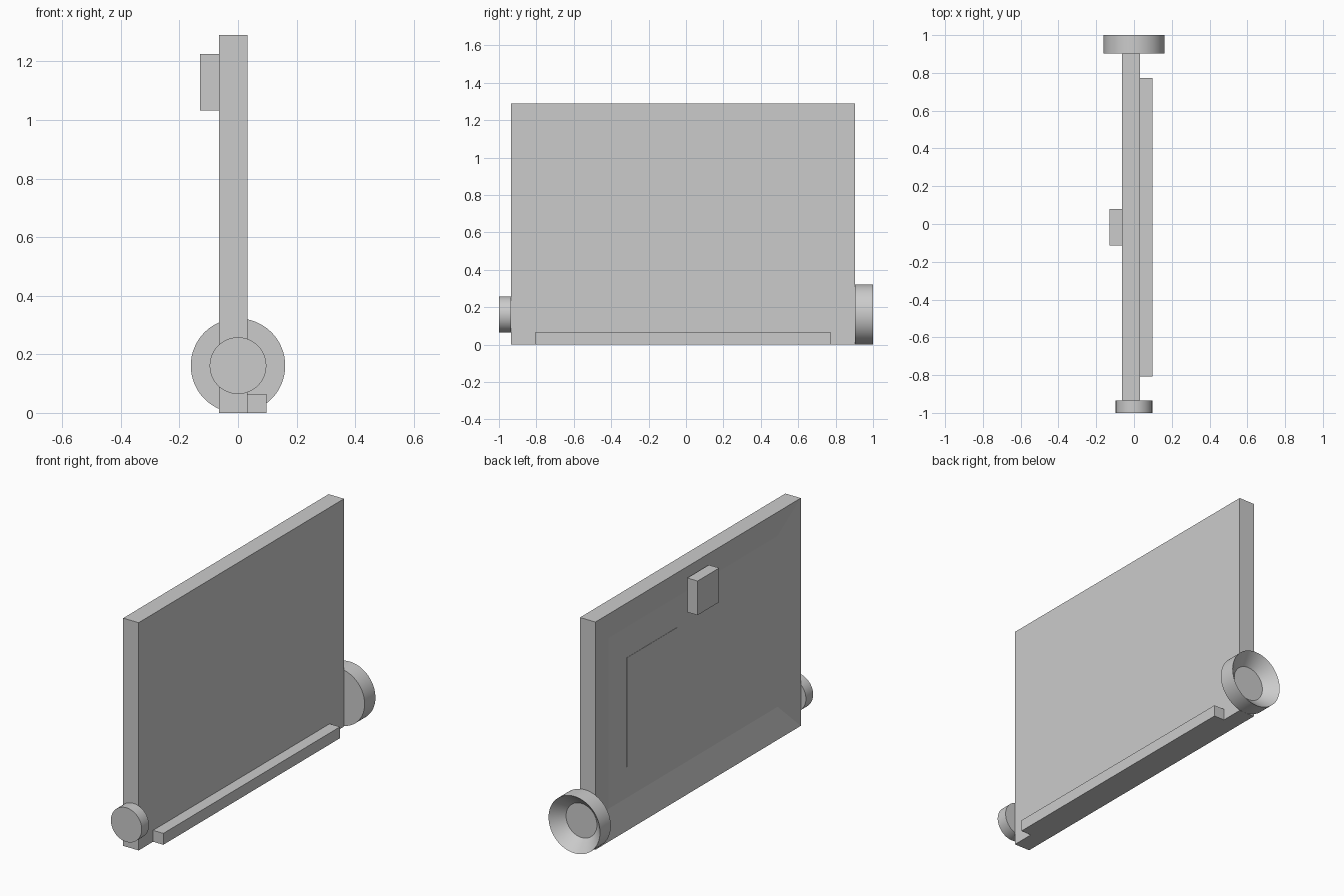
import bpy, bmesh, math
from mathutils import Matrix, Vector

cube = bpy.data.objects.get("Cube")
if cube:
    bpy.data.objects.remove(cube, do_unlink=True)

U = 1 / 31  # design module

grey = bpy.data.materials.new("plain_grey")
grey.use_nodes = True
grey.diffuse_color = (0.6, 0.6, 0.6, 1)
grey.node_tree.nodes["Principled BSDF"].inputs["Base Color"].default_value = (0.6, 0.6, 0.6, 1)


def recess(bm, direction, margin, depth):
    """Inset the face pointing in a direction and push it inwards."""
    d = Vector(direction)
    bm.normal_update()
    face = max(bm.faces, key=lambda f: f.normal.dot(d))
    bmesh.ops.inset_region(bm, faces=[face], thickness=margin * U, use_even_offset=True)
    bmesh.ops.translate(bm, verts=face.verts[:], vec=-d * depth * U)


def finish(name, bm, smooth=False):
    bmesh.ops.recalc_face_normals(bm, faces=bm.faces[:])
    mesh = bpy.data.meshes.new(name)
    bm.to_mesh(mesh)
    bm.free()
    mesh.materials.append(grey)
    obj = bpy.data.objects.new(name, mesh)
    bpy.context.collection.objects.link(obj)
    if smooth:
        bpy.ops.object.select_all(action='DESELECT')
        obj.select_set(True)
        bpy.context.view_layer.objects.active = obj
        bpy.ops.object.shade_smooth_by_angle(angle=math.radians(30))
    return obj


def box(x, y, z):
    """Box from its extents along each axis, in modules."""
    bm = bmesh.new()
    spans = (x, y, z)
    size = [(b - a) * U for a, b in spans]
    mid = [(a + b) / 2 * U for a, b in spans]
    bmesh.ops.create_cube(bm, size=1, matrix=Matrix.Translation(mid) @ Matrix.Diagonal((*size, 1)))
    return bm


def disc(radius, y, z):
    """Cylinder lying along y, in modules."""
    bm = bmesh.new()
    turn = Matrix.Rotation(math.pi / 2, 4, 'X')
    place = Matrix.Translation((0, sum(y) / 2 * U, z * U))
    bmesh.ops.create_cone(bm, cap_ends=True, segments=64, radius1=radius * U, radius2=radius * U,
                          depth=(y[1] - y[0]) * U, matrix=place @ turn)
    return bm


# Main slab with a framed recess on its right side
panel = box((-2, 1), (-29, 28), (0, 40))
recess(panel, (-1, 0, 0), 5, 1)
finish("panel", panel)

# Thin plate on the recess floor
finish("inner_plate", box((-1.05, -0.9), (3.9, 17.9), (10.4, 29.6)))

# Latch block and bottom ledge
finish("latch", box((-4, -2), (-3.5, 2.5), (32, 38)))
finish("ledge", box((1, 3), (-25, 24), (0, 2)))

# Round front cap and hollowed rear ring
finish("front_cap", disc(3, (-31, -29), 5), smooth=True)
ring = disc(5, (28, 31), 5)
recess(ring, (0, 1, 0), 2, 2)
finish("rear_ring", ring, smooth=True)
